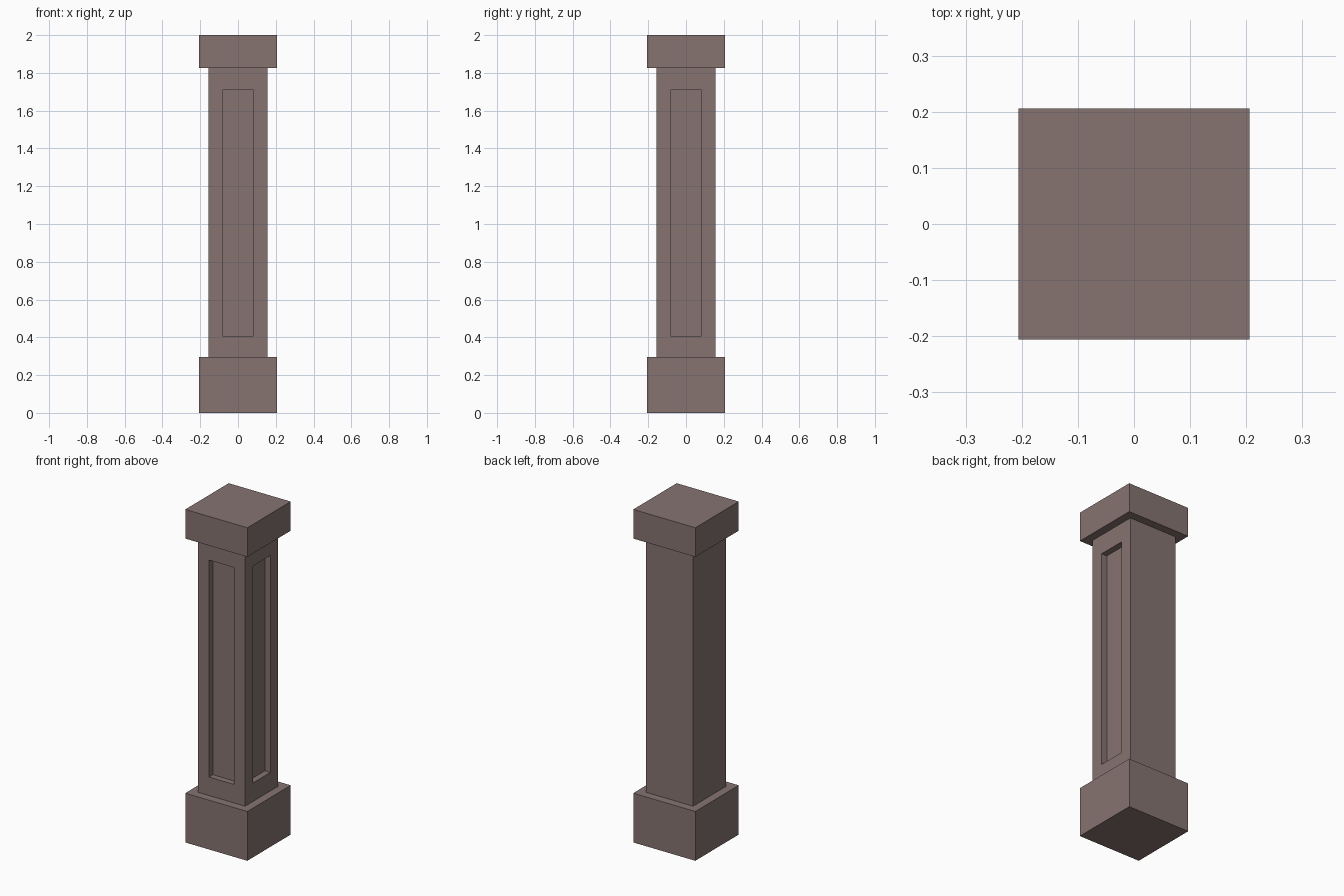
import bpy, bmesh
from mathutils import Vector

if "Cube" in bpy.data.objects:
    bpy.data.objects.remove(bpy.data.objects["Cube"])

HALF_BLOCK, HALF_SHAFT, HALF_PANEL = 0.206, 0.157, 0.083
BASE_TOP, CAP_BOTTOM, HEIGHT = 0.296, 1.825, 2.0
PANEL_LOW, PANEL_HIGH, DEPTH = 0.407, 1.71, 0.037

stone = bpy.data.materials.new("brown stone")
stone.diffuse_color = (0.238, 0.174, 0.165, 1)
stone.use_nodes = True
stone.node_tree.nodes["Principled BSDF"].inputs["Base Color"].default_value = stone.diffuse_color


def box_mesh(half, z0, z1):
    bm = bmesh.new()
    bmesh.ops.create_cube(bm, size=1)
    for v in bm.verts:
        v.co = (v.co.x * 2 * half, v.co.y * 2 * half, z0 + (v.co.z + 0.5) * (z1 - z0))
    bm.normal_update()
    return bm


def finish(bm, name):
    me = bpy.data.meshes.new(name)
    bm.to_mesh(me)
    bm.free()
    me.materials.append(stone)
    bpy.context.collection.objects.link(bpy.data.objects.new(name, me))


def facing(bm, direction):
    return max(bm.faces, key=lambda f: f.normal.dot(direction))


# Base and cap blocks
finish(box_mesh(HALF_BLOCK, 0, BASE_TOP), "base")
finish(box_mesh(HALF_BLOCK, CAP_BOTTOM, HEIGHT), "cap")

# Shaft with a sunken panel on the front and right sides only
bm = box_mesh(HALF_SHAFT, BASE_TOP, CAP_BOTTOM)
middle = (BASE_TOP + CAP_BOTTOM) / 2
for direction in (Vector((0, -1, 0)), Vector((1, 0, 0))):
    face = facing(bm, direction)
    across = 0 if direction.x == 0 else 1
    # flush panel outline
    bmesh.ops.inset_individual(bm, faces=[face], thickness=0.05)
    for v in face.verts:
        v.co[across] = HALF_PANEL if v.co[across] > 0 else -HALF_PANEL
        v.co.z = PANEL_HIGH if v.co.z > middle else PANEL_LOW
    # push the panel inward, leaving straight recess walls
    out = bmesh.ops.extrude_discrete_faces(bm, faces=[face])
    for v in out["faces"][0].verts:
        v.co -= direction * DEPTH
    bm.normal_update()
# open ends are hidden by the blocks
ends = [f for f in bm.faces if abs(f.normal.z) > 0.9 and f.calc_area() > 0.05]
bmesh.ops.delete(bm, geom=ends, context='FACES_ONLY')
finish(bm, "shaft")
